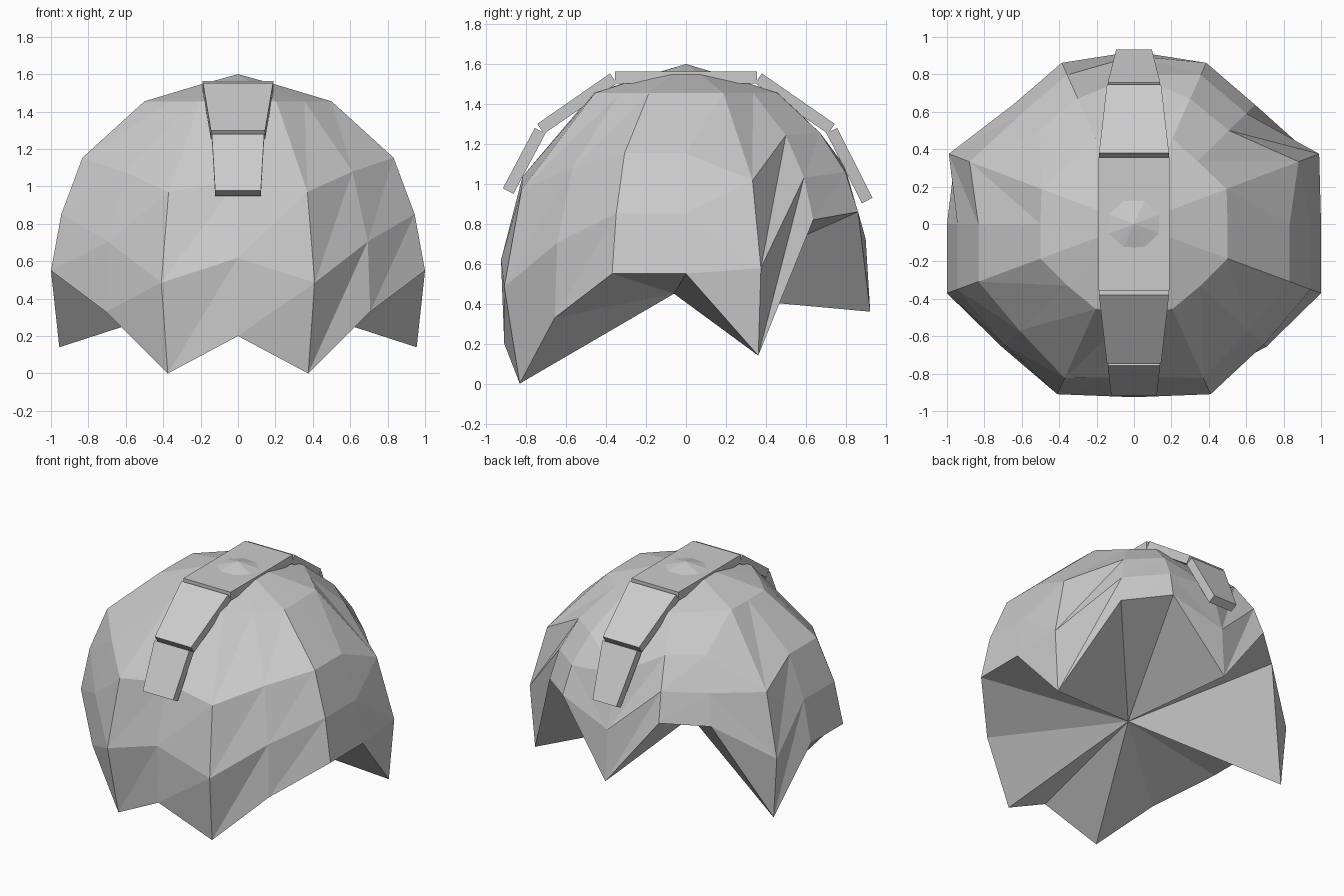
import bpy, bmesh
from mathutils import Vector

if "Cube" in bpy.data.objects:
    bpy.data.objects.remove(bpy.data.objects["Cube"])

# Half outline from front centre to back centre: full-width x, y and hem height
HALF = [(0, -.93, .20), (.41, -.91, 0), (.71, -.66, .33), (1, -.37, .55), (1, 0, .55),
        (.99, .375, .14), (.68, .67, .82), (.41, .915, .86), (0, .925, .36)]
OUTLINE = HALF + [(-x, y, z) for x, y, z in HALF[-2:0:-1]]

# Dome width factor by height
CURVE = [(0, .915), (.14, .965), (.25, .99), (.4, 1), (.6, 1), (.85, .945), (1, .895),
         (1.15, .835), (1.25, .74), (1.455, .5)]


def width(z):
    for (z0, f0), (z1, f1) in zip(CURVE, CURVE[1:]):
        if z <= z1:
            return f0 + (f1 - f0) * (z - z0) / (z1 - z0)
    return CURVE[-1][1]


def finish(bm, name):
    bmesh.ops.recalc_face_normals(bm, faces=bm.faces)
    me = bpy.data.meshes.new(name)
    bm.to_mesh(me)
    bm.free()
    ob = bpy.data.objects.new(name, me)
    bpy.context.collection.objects.link(ob)
    return ob


# Faceted dome with a jagged hem, closed underneath by a fan
RIM = 1.455
bm = bmesh.new()
rings = [[bm.verts.new((x * .2, y * .2, 1.545)) for x, y, b in OUTLINE]]
for t in (0, 1 / 3, 2 / 3, 1):
    ring = []
    for x, y, b in OUTLINE:
        z = RIM + (b - RIM) * t
        f = width(z)
        ring.append(bm.verts.new((x * f, y * f, z)))
    rings.append(ring)
apex = bm.verts.new((0, 0, 1.6))
under = bm.verts.new((0, -.06, .45))
n = len(OUTLINE)
for i in range(n):
    j = (i + 1) % n
    bm.faces.new((apex, rings[0][i], rings[0][j]))
    bm.faces.new((under, rings[-1][j], rings[-1][i]))
    for up, low in zip(rings, rings[1:]):
        bm.faces.new((up[i], low[i], up[j]))
        bm.faces.new((up[j], low[i], low[j]))
finish(bm, "dome")


# Tapered crest plates running front to back: (y, z, half width) at both ends
def plate(name, a, b, thick=.06):
    pa, pb = Vector((0, a[0], a[1])), Vector((0, b[0], b[1]))
    d = (pb - pa).normalized()
    inward = Vector((0, d.z, -d.y))
    if inward.z > 0:
        inward = -inward
    bm = bmesh.new()
    for p, w in ((pa, a[2]), (pb, b[2])):
        for s in (-1, 1):
            for k in (0, thick):
                bm.verts.new(p + inward * k + Vector((s * w, 0, 0)))
    bmesh.ops.convex_hull(bm, input=bm.verts)
    bmesh.ops.dissolve_limit(bm, angle_limit=.01, verts=bm.verts, edges=bm.edges)
    finish(bm, name)


plate("crest_top", (-.355, 1.563, .19), (.355, 1.563, .19))
for side, s, end in (("front", -1, (.917, .978, .122)), ("back", 1, (.934, .93, .095))):
    plate("crest_" + side + "_upper", (s * .38, 1.553, .187), (s * .745, 1.3, .145))
    plate("crest_" + side + "_lower", (s * .757, 1.28, .14), (s * end[0], end[1], end[2]))
